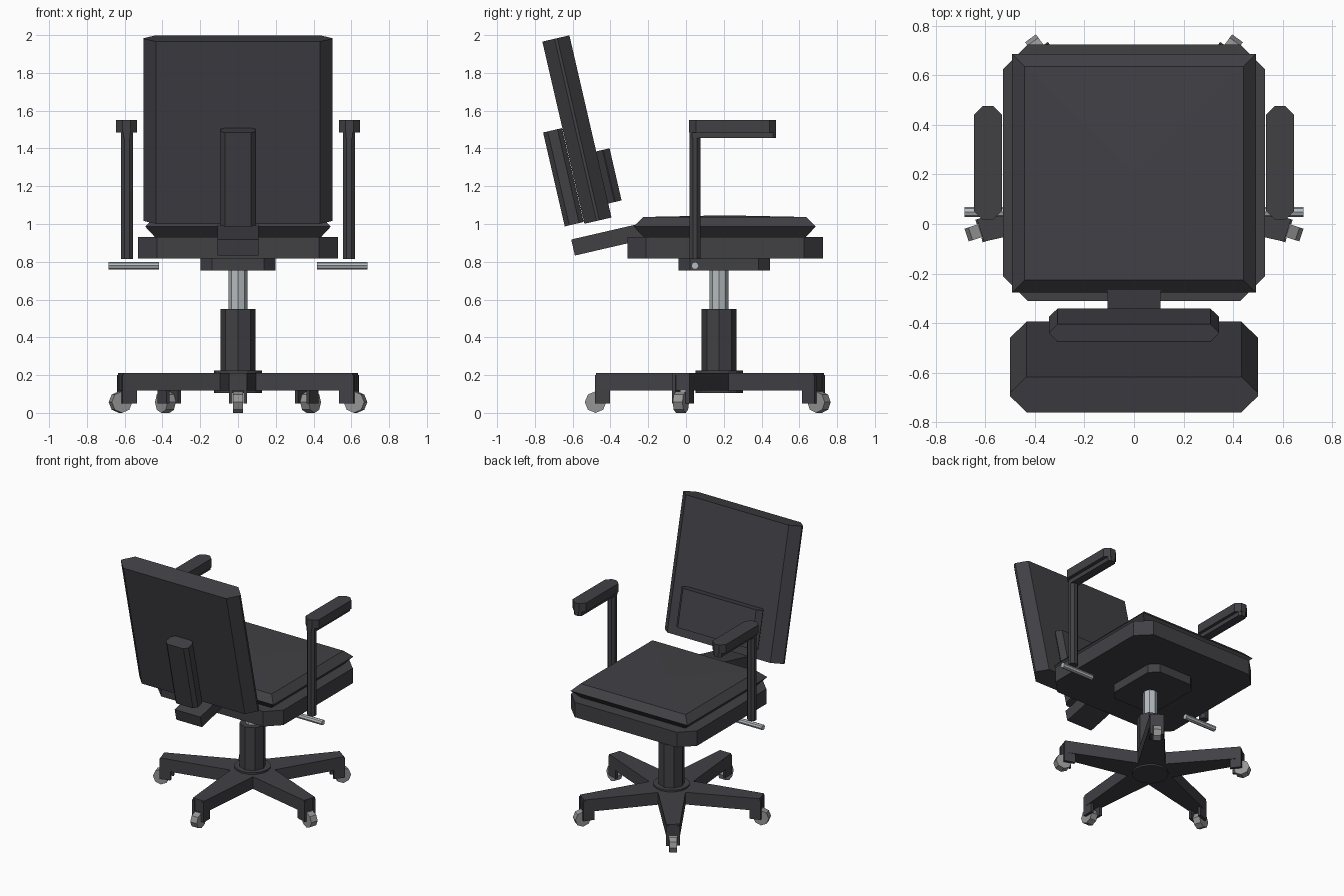
import bpy, bmesh, math
from mathutils import Matrix, Vector

if "Cube" in bpy.data.objects:
    bpy.data.objects.remove(bpy.data.objects["Cube"])


def material(name, rgb):
    m = bpy.data.materials.new(name)
    m.diffuse_color = (*rgb, 1)
    m.use_nodes = True
    m.node_tree.nodes["Principled BSDF"].inputs["Base Color"].default_value = m.diffuse_color
    return m


DARK = material("charcoal", (0.053, 0.052, 0.060))
METAL = material("bright_metal", (0.46, 0.50, 0.52))
GREY = material("wheel_grey", (0.30, 0.30, 0.30))
TILT = math.radians(13)
HUB_Y = 0.175


def loft(name, rings, mat, matrix=Matrix(), peak=None):
    """Skin a stack of equal-length point rings, capped at both ends."""
    bm = bmesh.new()
    vs = [[bm.verts.new(p) for p in r] for r in rings]
    n = len(vs[0])
    for a, b in zip(vs, vs[1:]):
        for i in range(n):
            bm.faces.new((a[i], a[(i + 1) % n], b[(i + 1) % n], b[i]))
    bm.faces.new(vs[0][::-1])
    if peak:
        c = bm.verts.new(peak)
        for i in range(n):
            bm.faces.new((vs[-1][i], vs[-1][(i + 1) % n], c))
    else:
        bm.faces.new(vs[-1])
    bmesh.ops.recalc_face_normals(bm, faces=bm.faces)
    me = bpy.data.meshes.new(name)
    bm.to_mesh(me)
    bm.free()
    me.materials.append(mat)
    ob = bpy.data.objects.new(name, me)
    bpy.context.collection.objects.link(ob)
    ob.matrix_world = matrix
    return ob


def block(name, centre, size, chamfer=0.0, tilt=0.0, mat=DARK, parent=Matrix()):
    """Box whose four upright edges are chamfered."""
    x, y, z = (s / 2 for s in size)
    c = chamfer
    if c:
        prof = [(x - c, -y), (x, -y + c), (x, y - c), (x - c, y),
                (-x + c, y), (-x, y - c), (-x, -y + c), (-x + c, -y)]
    else:
        prof = [(x, -y), (x, y), (-x, y), (-x, -y)]
    rings = [[(px, py, h) for px, py in prof] for h in (-z, z)]
    m = parent @ Matrix.Translation(centre) @ Matrix.Rotation(tilt, 4, 'X')
    return loft(name, rings, mat, m)


def cylinder(name, centre, radius, length, sides, mat, along_x=False, parent=Matrix(), turn=0.0):
    rings = [[(radius * math.cos(math.tau * i / sides + turn),
               radius * math.sin(math.tau * i / sides + turn), h) for i in range(sides)]
             for h in (-length / 2, length / 2)]
    m = parent @ Matrix.Translation(centre)
    if along_x:
        m = m @ Matrix.Rotation(math.pi / 2, 4, 'Y')
    return loft(name, rings, mat, m)


# Backrest assembly
block("backrest", (0, -0.5775, 1.50), (1.0, 0.147, 0.99), 0.066, TILT)
block("back_bracket", (0, -0.649, 1.2475), (0.19, 0.103, 0.51), 0.025, TILT)
block("lumbar_pad", (0, -0.4085, 1.2545), (0.685, 0.073, 0.283), 0.034, TILT)
block("back_support_bar", (0, -0.403, 0.9205), (0.216, 0.40, 0.087), 0, TILT)

# Seat
block("seat_base", (0, 0.207, 0.875), (1.06, 1.035, 0.114), 0.10)
rings = []
for inset, z in ((0.055, 0.928), (0, 0.987), (0.05, 1.037)):
    x, y = 0.492 - inset, 0.482 - inset
    rings.append([(x, 0.205 - y, z), (x, 0.205 + y, z), (-x, 0.205 + y, z), (-x, 0.205 - y, z)])
loft("seat_cushion", rings, DARK, peak=(0, 0.205, 1.046))
block("tilt_mechanism", (0, 0.202, 0.787), (0.395, 0.484, 0.067), 0.06)

# Armrests and levers, one per side
for s, side in ((-1, "left"), (1, "right")):
    block(side + "_arm_pad", (s * 0.59, 0.247, 1.518), (0.112, 0.46, 0.066), 0.035)
    block(side + "_arm_rail", (s * 0.588, 0.247, 1.471), (0.064, 0.458, 0.034), 0.015)
    block(side + "_arm_post", (s * 0.588, 0.048, 1.14), (0.064, 0.058, 0.65), 0.018)
    cylinder(side + "_lever", (s * 0.552, 0.048, 0.779), 0.02, 0.265, 8, METAL, along_x=True)

# Central column
cylinder("gas_lift", (0, HUB_Y, 0.65), 0.05, 0.24, 8, METAL)
cylinder("column", (0, HUB_Y, 0.37), 0.092, 0.36, 8, DARK)
cylinder("hub_disc", (0, HUB_Y, 0.165), 0.126, 0.118, 16, DARK)

# Five tapered legs with casters; the first points to -y
for i in range(5):
    spin = Matrix.Translation((0, HUB_Y, 0)) @ Matrix.Rotation(math.tau * i / 5, 4, 'Z')
    plan = [(0, 0), (-0.095, -0.13), (-0.047, -0.652), (0.047, -0.652), (0.095, -0.13)]
    loft(f"leg_{i}", [[(x, y, z) for x, y in plan] for z in (0.118, 0.211)], DARK, spin)
    for s in (-1, 1):
        block(f"caster_fork_{i}_{s}", (s * 0.038, -0.618, 0.125), (0.02, 0.08, 0.15), parent=spin)
    cylinder(f"caster_wheel_{i}", (0, -0.654, 0.057), 0.057, 0.054, 8, GREY, True, spin)
